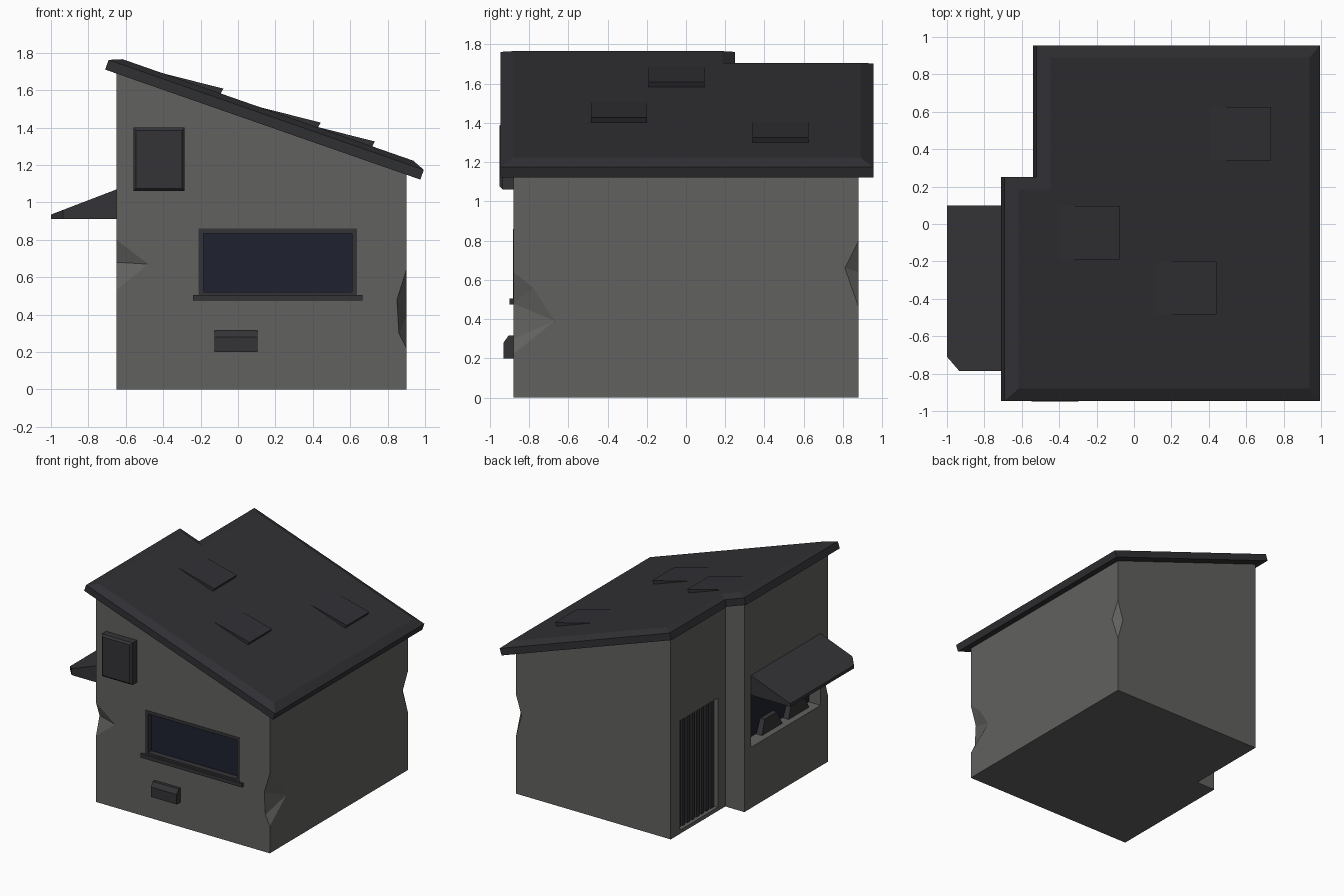
import bpy, bmesh
from mathutils import Vector

if "Cube" in bpy.data.objects:
    bpy.data.objects.remove(bpy.data.objects["Cube"])


def material(name, rgb):
    m = bpy.data.materials.new(name)
    m.diffuse_color = (*rgb, 1)
    m.use_nodes = True
    m.node_tree.nodes["Principled BSDF"].inputs["Base Color"].default_value = m.diffuse_color
    return m


WALL = material("wall_grey", (0.12, 0.12, 0.115))
ROOF = material("roof_dark", (0.030, 0.029, 0.034))
TRIM = material("trim_dark", (0.034, 0.034, 0.038))
GLASS = material("glass_blue", (0.013, 0.016, 0.03))
NORMAL = Vector((0.33, 0, 0.944))


def finish(name, bm, mat):
    bmesh.ops.recalc_face_normals(bm, faces=bm.faces)
    me = bpy.data.meshes.new(name)
    bm.to_mesh(me)
    bm.free()
    ob = bpy.data.objects.new(name, me)
    bpy.context.collection.objects.link(ob)
    if mat:
        me.materials.append(mat)
    return ob


def hull(name, pts, mat=None):
    bm = bmesh.new()
    for p in pts:
        bm.verts.new(p)
    bmesh.ops.convex_hull(bm, input=bm.verts)
    bmesh.ops.dissolve_limit(bm, angle_limit=0.01, verts=bm.verts, edges=bm.edges)
    return finish(name, bm, mat)


def box(name, xs, ys, zs, mat=None):
    return hull(name, [(x, y, z) for x in xs for y in ys for z in zs], mat)


def loft(name, rings, mat):
    bm = bmesh.new()
    loops = [[bm.verts.new(p) for p in r] for r in rings]
    n = len(loops[0])
    for a, b in zip(loops, loops[1:]):
        for i in range(n):
            j = (i + 1) % n
            bm.faces.new((a[i], a[j], b[j], b[i]))
    bm.faces.new(loops[0][::-1])
    bm.faces.new(loops[-1])
    return finish(name, bm, mat)


def slope(x):
    return 1.71 - 0.349 * (x + 0.71)      # underside of the roof


def on_roof(x, y, w=0.0):
    return Vector((x, y, slope(x))) + NORMAL * w


def l_plan(x0, x1, y0, y1, nx, ny):
    return [(x0, y0), (x1, y0), (x1, y1), (nx, y1), (nx, ny), (x0, ny)]


# Walls: L-shaped footprint under a sloping top
plan = l_plan(-0.65, 0.90, -0.88, 0.88, -0.48, 0.185)
walls = loft("walls", [[(x, y, 0) for x, y in plan],
                       [(x, y, slope(x) + 0.02) for x, y in plan]], WALL)


# Openings and chipped corners
def chip(cx, cy, sx, sy, z0, z1, tips):
    mid = (z0 + z1) / 2
    return hull("chip_cutter", [(cx, cy, z0), (cx, cy, z1),
                                (cx + sx * 0.2, cy + sy * 0.2, mid)] + tips)


cutters = [
    box("window_cutter", (-0.21, 0.635), (-1.0, -0.82), (0.50, 0.86)),
    box("counter_cutter", (-0.8, -0.53), (-0.785, 0.10), (0.49, 0.92)),
    box("door_cutter", (-0.56, -0.42), (0.28, 0.765), (0.03, 0.91)),
    chip(-0.65, -0.88, -1, -1, 0.53, 0.80,
         [(-0.48, -0.88, 0.67), (-0.65, -0.835, 0.68)]),
    chip(0.90, -0.88, 1, -1, 0.22, 0.64,
         [(0.85, -0.88, 0.48), (0.86, -0.88, 0.30),
          (0.90, -0.78, 0.56), (0.90, -0.67, 0.39)]),
    chip(0.90, 0.88, 1, 1, 0.46, 0.80,
         [(0.90, 0.81, 0.66), (0.85, 0.88, 0.64)]),
]
for c in cutters:
    c.hide_render = True
    mod = walls.modifiers.new("cut", "BOOLEAN")
    mod.operation, mod.solver, mod.object = "DIFFERENCE", "EXACT", c
bpy.context.view_layer.update()
dg = bpy.context.evaluated_depsgraph_get()
cut_mesh = bpy.data.meshes.new_from_object(walls.evaluated_get(dg))
walls.modifiers.clear()
walls.data = cut_mesh
for c in cutters:
    bpy.data.objects.remove(c)

# Roof slab with bevelled top edge
low = l_plan(-0.71, 0.975, -0.945, 0.955, -0.54, 0.25)
top = l_plan(-0.645, 0.91, -0.88, 0.89, -0.475, 0.185)
loft("roof", [[on_roof(x, y) for x, y in low],
              [on_roof(x, y, 0.055) for x, y in low],
              [on_roof(x, y, 0.083) for x, y in top]], ROOF)

# Lifted roof panels
for i, (x, y) in enumerate([(-0.08, -0.19), (0.44, -0.485), (0.73, 0.34)]):
    hull(f"roof_panel_{i}", [p for yy in (y, y + 0.285) for p in (
        on_roof(x - 0.35, yy, 0.083), on_roof(x - 0.34, yy, 0.05),
        on_roof(x - 0.045, yy, 0.05), on_roof(x - 0.04, yy, 0.083),
        on_roof(x - 0.035, yy, 0.112))], ROOF)

# Front window: frame, glass and sill
for n, xs, zs in [("left", (-0.21, -0.185), (0.50, 0.86)),
                  ("right", (0.61, 0.635), (0.50, 0.86)),
                  ("top", (-0.185, 0.61), (0.835, 0.86)),
                  ("bottom", (-0.185, 0.61), (0.50, 0.52))]:
    box("window_frame_" + n, xs, (-0.883, -0.82), zs, TRIM)
box("window_glass", (-0.185, 0.61), (-0.835, -0.82), (0.52, 0.835), GLASS)
box("window_sill", (-0.24, 0.665), (-0.90, -0.87), (0.475, 0.505), TRIM)


# Wall boxes on the front
def front_ring(x0, x1, z0, z1, y):
    return [(x0, y, z0), (x1, y, z0), (x1, y, z1), (x0, y, z1)]


loft("wall_panel", [front_ring(-0.56, -0.285, 1.06, 1.40, -0.87),
                    front_ring(-0.56, -0.285, 1.06, 1.40, -0.935),
                    front_ring(-0.545, -0.30, 1.075, 1.385, -0.95)], TRIM)
hull("vent_box", [(x, y, z) for x in (-0.125, 0.105) for y, z in
     [(-0.87, 0.20), (-0.93, 0.20), (-0.93, 0.28), (-0.905, 0.315), (-0.87, 0.315)]], TRIM)

# Awning over the serving counter, one corner cut off
hull("awning", [(-0.64, y, z) for y in (-0.785, 0.10) for z in (0.91, 1.073)] +
     [(-1.0, y, z) for y in (-0.71, 0.10) for z in (0.91, 0.935)] +
     [(-0.935, -0.785, z) for z in (0.91, 0.96)], TRIM)

# Counter back panel and goods
box("counter_back", (-0.545, -0.53), (-0.785, 0.10), (0.49, 0.92), GLASS)
for i, y in enumerate((-0.24, -0.58)):
    hull(f"counter_item_{i}", [(x, y + s * w, z) for s in (-1, 1) for x, w, z in
         [(-0.60, 0.13, 0.49), (-0.55, 0.13, 0.49), (-0.59, 0.08, 0.60),
          (-0.55, 0.08, 0.60)]], TRIM)

# Slatted door
box("door", (-0.435, -0.42), (0.28, 0.765), (0.03, 0.91), TRIM)
step = 0.485 / 8
for i in range(8):
    y = 0.28 + step * i
    box(f"door_slat_{i}", (-0.452, -0.43), (y + 0.012, y + step - 0.012), (0.03, 0.91), TRIM)
